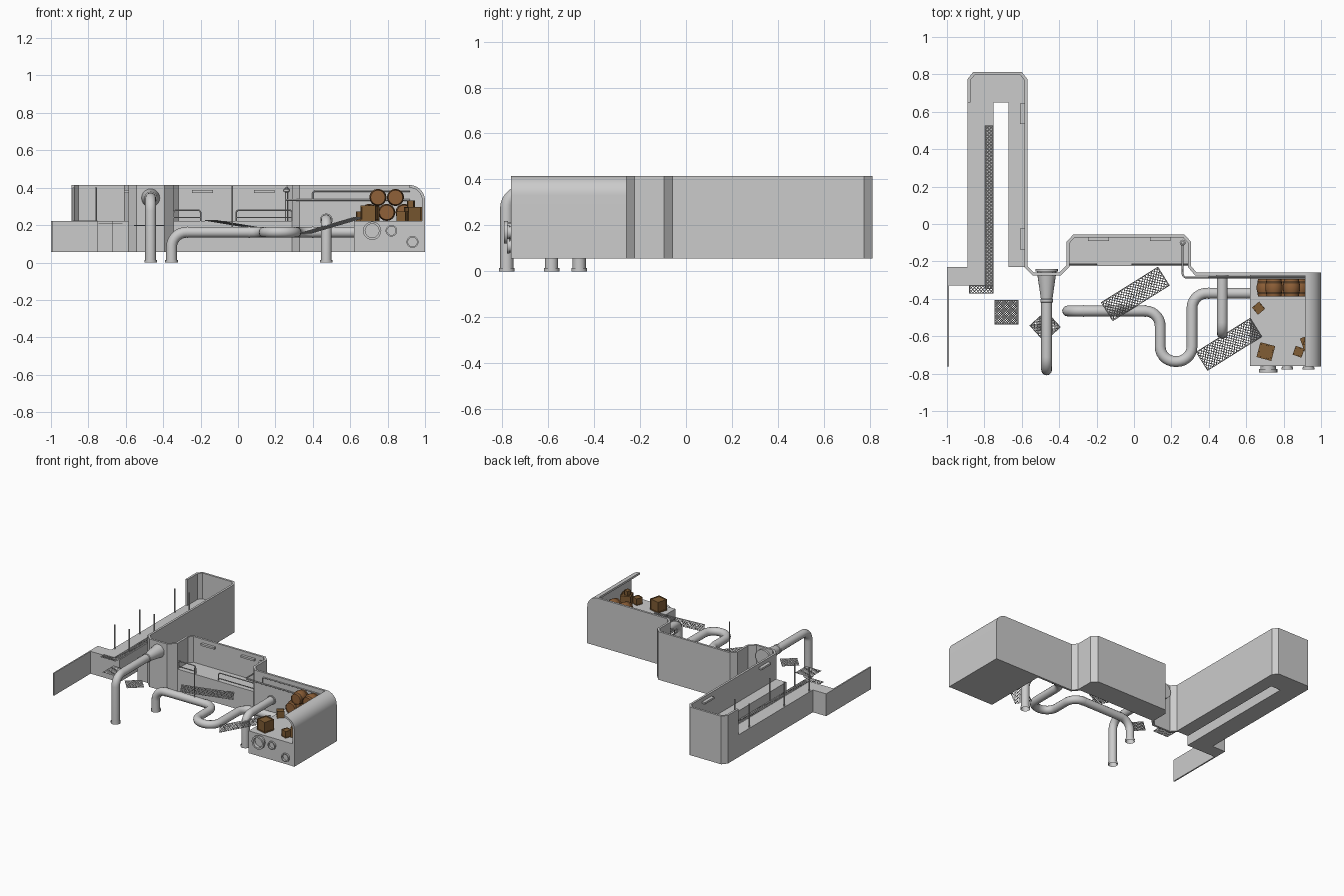
import bpy, bmesh, math
from mathutils import Vector, Matrix

if "Cube" in bpy.data.objects:
    bpy.data.objects.remove(bpy.data.objects["Cube"])

Z0, ZF, ZT = 0.055, 0.222, 0.415   # underside, walkway level, wall top


def material(name, col):
    m = bpy.data.materials.new(name)
    m.diffuse_color = (*col, 1)
    m.use_nodes = True
    m.node_tree.nodes["Principled BSDF"].inputs["Base Color"].default_value = m.diffuse_color
    return m


WOOD = material("wood", (0.22, 0.11, 0.035))
BARREL = material("barrel_wood", (0.28, 0.12, 0.04))
DARK = material("dark_wood", (0.10, 0.05, 0.02))


def finish(bm, name, mats=(), smooth=False):
    bmesh.ops.recalc_face_normals(bm, faces=bm.faces)
    me = bpy.data.meshes.new(name)
    bm.to_mesh(me)
    bm.free()
    ob = bpy.data.objects.new(name, me)
    bpy.context.collection.objects.link(ob)
    for m in mats:
        me.materials.append(m)
    if smooth:
        me.shade_smooth()
        me.set_sharp_from_angle(angle=math.radians(35))
    return ob


def prism(name, pts, lo, hi, upright=False, smooth=False):
    """Extrude an outline in z, or (upright) an x-z outline in y."""
    bm = bmesh.new()
    vs = [bm.verts.new((a, lo, b) if upright else (a, b, lo)) for a, b in pts]
    f = bm.faces.new(vs)
    r = bmesh.ops.extrude_face_region(bm, geom=[f])
    d = Vector((0, hi - lo, 0) if upright else (0, 0, hi - lo))
    bmesh.ops.translate(bm, vec=d, verts=[v for v in r["geom"] if isinstance(v, bmesh.types.BMVert)])
    return finish(bm, name, smooth=smooth)


def box(name, x0, x1, y0, y1, z0, z1):
    return prism(name, [(x0, y0), (x1, y0), (x1, y1), (x0, y1)], z0, z1)


def offset(path, t):
    """Mitred offset of an open path to its right side."""
    out = []
    for i, p in enumerate(path):
        p = Vector(p)
        ns = []
        for a, b in ((i - 1, i), (i, i + 1)):
            if a >= 0 and b < len(path):
                d = (Vector(path[b]) - Vector(path[a])).normalized()
                ns.append(Vector((d.y, -d.x)))
        n = sum(ns, Vector((0, 0))).normalized()
        out.append(tuple(p + n * t / n.dot(ns[0])))
    return out


def tube(name, pts, r, fillet=0.0, res=4):
    """Round tube along a path with rounded corners."""
    pts = [Vector(p) for p in pts]
    path = [pts[0]]
    for a, b, c in zip(pts, pts[1:], pts[2:]):
        u, v = (a - b).normalized(), (c - b).normalized()
        half = u.angle(v) / 2
        cen = b + (u + v).normalized() * fillet / math.sin(half)
        s = (b + u * fillet / math.tan(half) - cen).normalized()
        e = (b + v * fillet / math.tan(half) - cen).normalized()
        path += [cen + s.slerp(e, k / 7) * fillet for k in range(8)]
    path.append(pts[-1])
    cu = bpy.data.curves.new(name, "CURVE")
    cu.dimensions = "3D"
    cu.bevel_depth, cu.bevel_resolution = r, res
    sp = cu.splines.new("POLY")
    sp.points.add(len(path) - 1)
    for q, p in zip(sp.points, path):
        q.co = (*p, 1)
    sp.use_smooth = True
    ob = bpy.data.objects.new(name, cu)
    bpy.context.collection.objects.link(ob)
    return ob


def lathe(name, prof, loc, axis="Z", n=20, mats=(), bands=()):
    """Revolve (radius, height) rings; axis Y runs towards the front."""
    bm = bmesh.new()
    rings = [[bm.verts.new((r * math.cos(2 * math.pi * k / n), r * math.sin(2 * math.pi * k / n), h))
              for k in range(n)] for r, h in prof]
    for i, (a, b) in enumerate(zip(rings, rings[1:])):
        for k in range(n):
            f = bm.faces.new((a[k], a[(k + 1) % n], b[(k + 1) % n], b[k]))
            f.material_index = 1 if i in bands else 0
    for ring in (rings[0], rings[-1]):
        bm.faces.new(ring)
    rot = Matrix.Rotation(math.pi / 2, 4, "X") if axis == "Y" else Matrix()
    bm.transform(Matrix.Translation(loc) @ rot)
    return finish(bm, name, mats, True)


def grate(name, centre, sx, sy, yaw=0, pitch=0, cell=0.019):
    """Diamond mesh panel of thin wire."""
    bm = bmesh.new()
    nx, ny = max(2, round(sx / cell)), max(2, round(sy / cell))
    bmesh.ops.create_grid(bm, x_segments=nx, y_segments=ny, size=0.5)
    inner = [e for e in bm.edges if not e.is_boundary]
    bmesh.ops.poke(bm, faces=bm.faces[:])
    bmesh.ops.dissolve_edges(bm, edges=inner, use_verts=False)
    bmesh.ops.scale(bm, vec=(sx, sy, 1), verts=bm.verts)
    bm.transform(Matrix.Translation(centre) @ Matrix.Rotation(math.radians(yaw), 4, "Z")
                 @ Matrix.Rotation(math.radians(-pitch), 4, "Y"))
    ob = finish(bm, name)
    w = ob.modifiers.new("wire", "WIREFRAME")
    w.thickness = 0.004
    w.use_boundary = True
    return ob


# perimeter wall, following alcoves and chamfers
wall = [(-.89, .65), (-.89, .775), (-.86, .812), (-.60, .812), (-.57, .775), (-.57, -.225), (-.535, -.26),
        (-.40, -.26), (-.36, -.22), (-.36, -.095), (-.325, -.057), (.27, -.057), (.305, -.095),
        (.305, -.225), (.335, -.26), (.915, -.26)]
prism("perimeter_wall", wall + offset(wall, .016)[::-1], Z0, ZT)

# end wall with curved overhanging lip
arc = [(.915 + .085 * math.cos(t * math.pi / 20), .33 + .085 * math.sin(t * math.pi / 20)) for t in range(11)]
arc_in = [(.915 + .07 * math.cos(t * math.pi / 20), .33 + .07 * math.sin(t * math.pi / 20)) for t in range(11)]
prism("curved_end_wall", [(1, Z0)] + arc + arc_in[::-1] + [(.985, Z0)], -.762, -.262, True, True)
prism("end_wall_cap", [(.912, Z0), (1, Z0)] + arc + [(.912, ZT)], -.276, -.26, True, True)

# walkways
channel = [(-1, -.23), (-.89, -.23), (-.89, .775), (-.86, .81), (-.60, .81), (-.572, .775), (-.572, -.23),
           (-.67, -.23), (-.67, .65), (-.75, .65), (-.75, -.33), (-1, -.33)]
prism("channel_walkway", channel, Z0, ZF)
box("left_low_wall", -1, -.99, -.762, -.33, Z0, ZF)
prism("alcove_walkway", [(-.358, -.225), (-.358, -.095), (-.325, -.059), (.27, -.059), (.303, -.095),
                         (.303, -.225)], Z0, ZF)
box("cargo_platform", .62, .986, -.76, -.262, Z0, ZF)

# wall lamps
for i, x in enumerate((-.19, .14)):
    box(f"alcove_lamp_{i}", x - .055, x + .055, -.092, -.073, .373, .387)
for i, y in enumerate((.59, -.08)):
    box(f"channel_lamp_{i}", -.61, -.586, y - .055, y + .055, .373, .387)

# alcove handrails
for i, (a, b) in enumerate(((-.345, -.20), (-.01, .29))):
    y = -.215
    tube(f"handrail_{i}", [(a, y, ZF), (a, y, .28), (b, y, .28), (b, y, ZF)], .004, .015, 2)
    tube(f"handrail_bar_{i}", [(a, y, .24), (b, y, .24)], .003, 0, 2)

# channel posts and other upright rods
for x in (-.88, -.76):
    for y in (.51, .095, -.2):
        tube("channel_post", [(x, y, ZF - .01), (x, y, .40)], .005, 0, 2)
tube("upright_rod", [(-.03, -.47, .19), (-.03, -.47, .41)], .004, 0, 2)
tube("alcove_pole", [(.26, -.1, ZF), (.26, -.1, .40)], .006, 0, 2)
lathe("pole_knob", [(.008, 0), (.016, .006), (.016, .016), (.008, .022)], (.26, -.1, .375), n=12)

# thin service pipes on the wall
tube("service_pipe_lower", [(.26, -.1, .335), (.26, -.286, .335), (.92, -.286, .335)], .005, .02, 2)
tube("service_pipe_upper", [(.40, -.283, .335), (.40, -.283, .382), (.92, -.283, .382)], .004, .015, 2)

# large pipes
R = .029
tube("outlet_pipe", [(-.467, -.41, .345), (-.467, -.78, .345), (-.467, -.78, 0)], R, .07)
lathe("outlet_cone", [(.06, 0), (.06, .015), (.052, .015), (.031, .16), (.034, .163), (.034, .178), (.029, .18)],
      (-.467, -.24, .345), "Y")
tube("winding_pipe", [(-.355, -.465, 0), (-.355, -.465, .162), (.14, -.465, .162), (.14, -.735, .162),
                      (.31, -.735, .162), (.31, -.37, .162), (.63, -.37, .162)], R, .08)
tube("wall_pipe", [(.472, -.27, .228), (.472, -.585, .228), (.472, -.585, 0)], R, .06)
lathe("wall_pipe_collar", [(.034, 0), (.034, .014)], (.472, -.272, .228), "Y")
for i, (x, y) in enumerate(((-.467, -.78), (-.355, -.465), (.472, -.585))):
    tube(f"pipe_foot_{i}", [(x, y, 0), (x, y, .014)], .034)
for i, (x, y) in enumerate(((-.27, -.465), (.06, -.465), (.40, -.37))):
    tube(f"pipe_joint_{i}", [(x - .004, y, .162), (x + .004, y, .162)], .031)

# pipe stubs on the platform front
for i, (x, z, r, l) in enumerate(((.717, .17, .049, .035), (.82, .17, .031, .02), (.933, .11, .032, .02))):
    lathe(f"front_stub_{i}", [(r * .85, 0), (r * .85, l * .5), (r, l * .5), (r, l), (r * .75, l), (r * .75, l * .3)],
          (x, -.758, z), "Y")

# mesh gratings
grate("channel_grate", (-.774, .09, ZF + .004), .04, .87)
grate("channel_grate_end", (-.817, -.35, ZF + .004), .125, .04)
grate("square_grate", (-.682, -.472, .21), .125, .125, cell=.012)
grate("diamond_grate", (-.475, -.547, .198), .115, .115, 42, cell=.012)
grate("fallen_grate_left", (.007, -.374, .20), .36, .115, 32, -8)
grate("fallen_grate_right", (.508, -.643, .20), .352, .115, 32, 14)


# cargo: crates with raised frames
def crate(name, x, y, s, yaw, z=ZF):
    bm = bmesh.new()
    bmesh.ops.create_cube(bm, size=s)
    faces = bm.faces[:]
    bmesh.ops.inset_individual(bm, faces=faces, thickness=s * .12)
    bmesh.ops.inset_individual(bm, faces=faces, thickness=s * .005, depth=-s * .05)
    bm.transform(Matrix.Translation((x, y, z + s / 2)) @ Matrix.Rotation(math.radians(yaw), 4, "Z"))
    finish(bm, name, (WOOD,))


crate("crate_small", .666, -.45, .05, 40)
crate("crate_large", .705, -.682, .082, -15)
crate("crate_right_front", .88, -.683, .05, -20)
crate("crate_right_mid", .935, -.635, .075, 20)
crate("crate_right_top", .925, -.63, .035, -12, ZF + .075)

# stacked barrels lying front to back
r = .046
prof = [(.037, .006), (.037, 0), (.039, 0), (.041, .012), (.043, .024), (r, .036), (r, .058), (.043, .07),
        (.041, .082), (.039, .094), (.037, .094), (.037, .088)]
for i, (x, z) in enumerate(((.702, 0), (.795, 0), (.888, 0), (.748, .08), (.842, .08))):
    lathe(f"barrel_{i}", prof, (x, -.293, ZF + r + z), "Y", 16, (BARREL, DARK), (3, 7))
